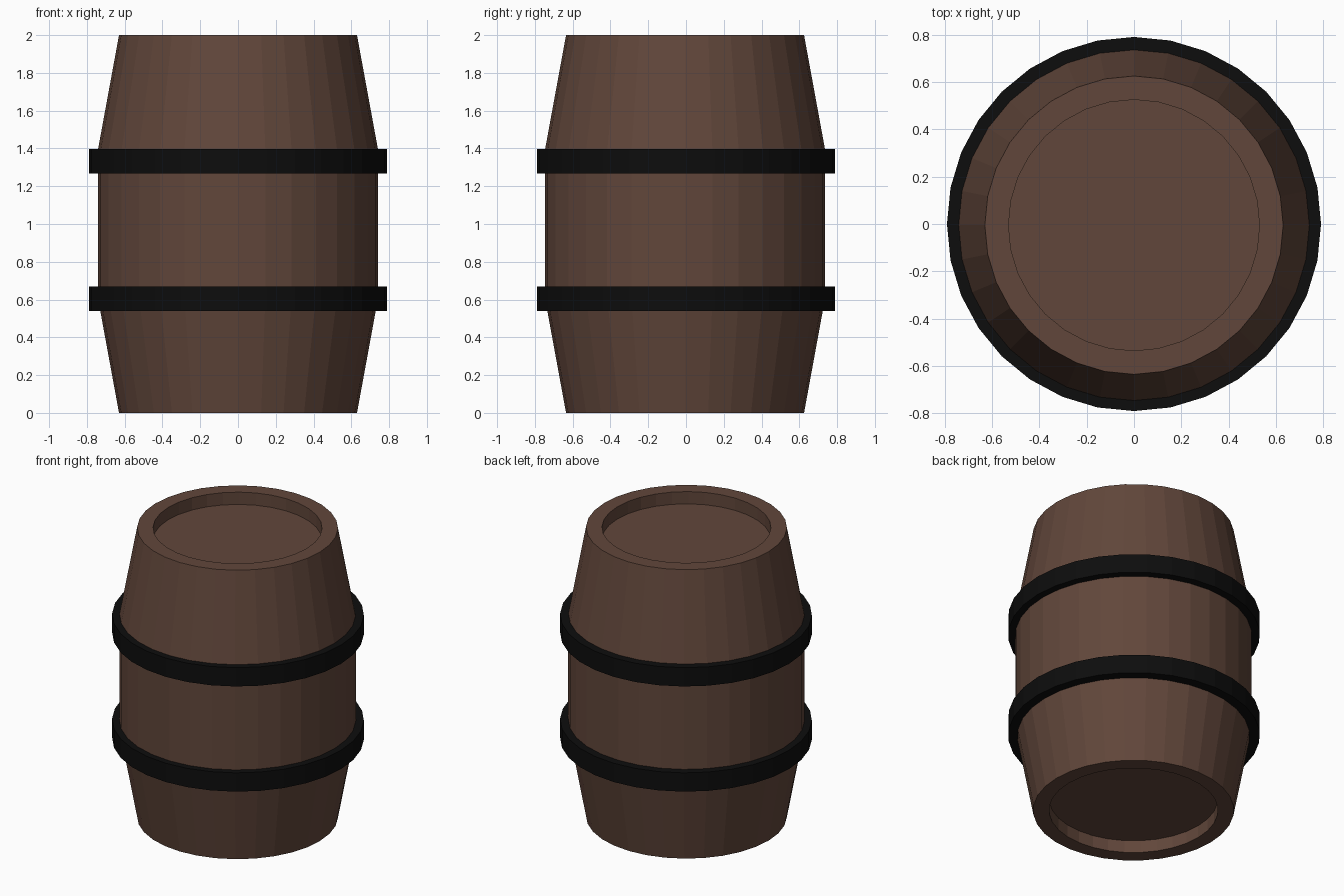
import bpy, bmesh
from math import sin, cos, tau

if "Cube" in bpy.data.objects:
    bpy.data.objects.remove(bpy.data.objects["Cube"])

SIDES = 32


def material(name, rgb):
    m = bpy.data.materials.new(name)
    m.diffuse_color = (*rgb, 1)
    m.use_nodes = True
    m.node_tree.nodes["Principled BSDF"].inputs["Base Color"].default_value = m.diffuse_color
    return m


def lathe(name, profile, mat, closed=False, y=0.0):
    """Revolve (radius, z) points about z; open profiles are capped at both ends."""
    bm = bmesh.new()
    rings = [[bm.verts.new((r * cos(tau * i / SIDES), r * sin(tau * i / SIDES), z))
              for i in range(SIDES)] for r, z in profile]
    pairs = list(zip(rings, rings[1:]))
    if closed:
        pairs.append((rings[-1], rings[0]))
    else:
        bm.faces.new(rings[0])
        bm.faces.new(rings[-1])
    for a, b in pairs:
        for i in range(SIDES):
            j = (i + 1) % SIDES
            bm.faces.new((a[i], a[j], b[j], b[i]))
    bmesh.ops.recalc_face_normals(bm, faces=bm.faces)
    mesh = bpy.data.meshes.new(name)
    bm.to_mesh(mesh)
    bm.free()
    mesh.materials.append(mat)
    ob = bpy.data.objects.new(name, mesh)
    ob.location.y = y
    bpy.context.collection.objects.link(ob)
    return ob


wood = material("wood", (0.12, 0.062, 0.043))
iron = material("iron", (0.004, 0.004, 0.004))

# Barrel body with a recessed head at each end
lathe("barrel_body", [
    (0.53, 0.085), (0.53, 0.0), (0.63, 0.0), (0.742, 0.61),
    (0.742, 1.39), (0.63, 2.0), (0.53, 2.0), (0.53, 1.915),
], wood, y=-0.005)

# Two iron hoops
for name, z0, z1 in (("lower_hoop", 0.54, 0.67), ("upper_hoop", 1.268, 1.398)):
    lathe(name, [(0.72, z0), (0.79, z0), (0.79, z1), (0.72, z1)], iron, closed=True)
